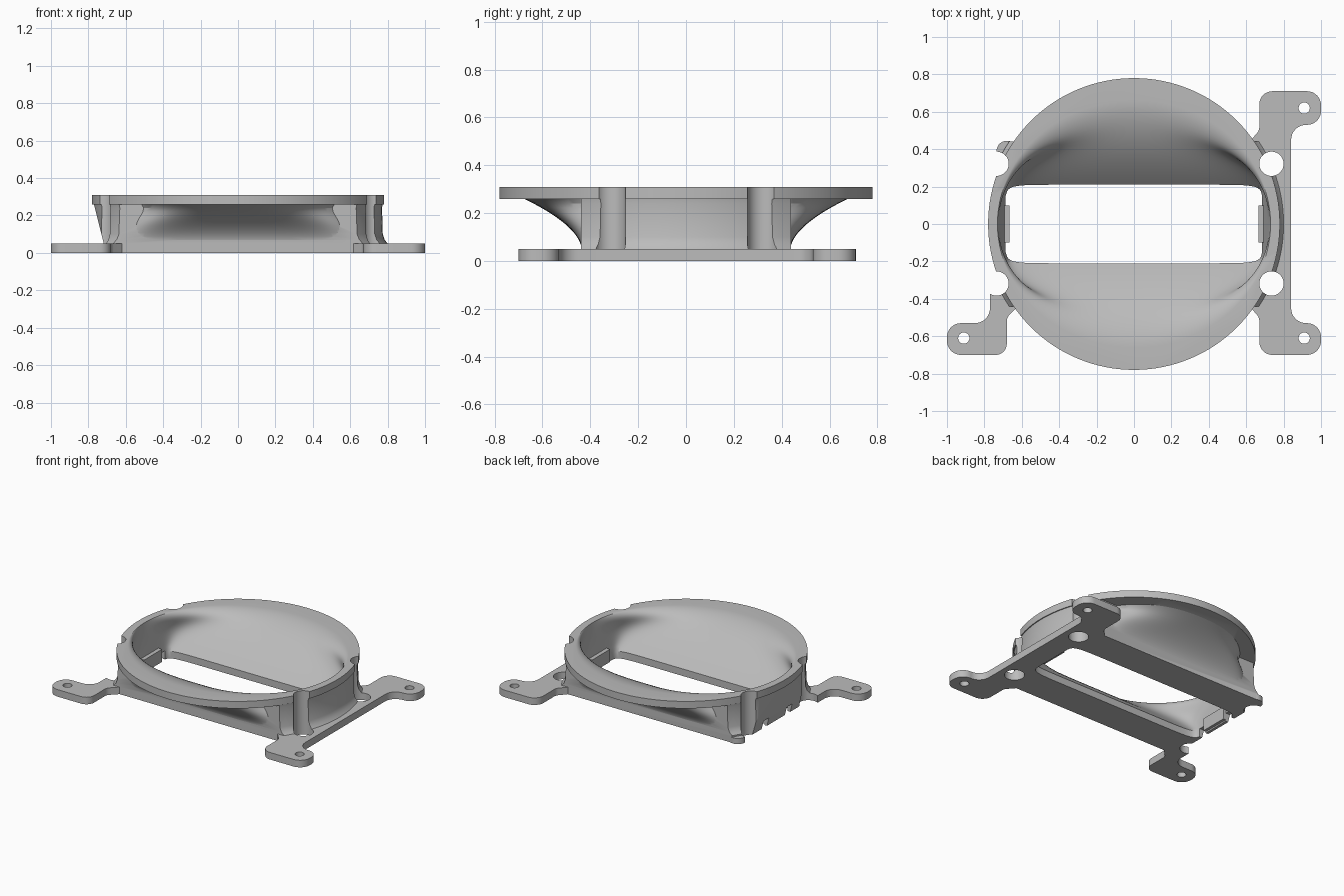
import bpy, bmesh, math
from mathutils import Vector

if "Cube" in bpy.data.objects:
    bpy.data.objects.remove(bpy.data.objects["Cube"])

grey = bpy.data.materials.new("plain grey")
grey.use_nodes = True
grey.diffuse_color = (0.5, 0.5, 0.5, 1)
grey.node_tree.nodes["Principled BSDF"].inputs["Base Color"].default_value = (0.5, 0.5, 0.5, 1)


def loft(name, rings):
    """Closed solid skinned through equal-sized rings of points."""
    bm = bmesh.new()
    loops = [[bm.verts.new(p) for p in ring] for ring in rings]
    n = len(loops[0])
    for low, high in zip(loops, loops[1:]):
        for i in range(n):
            j = (i + 1) % n
            bm.faces.new((low[i], low[j], high[j], high[i]))
    bm.faces.new(loops[0][::-1])
    bm.faces.new(loops[-1])
    bmesh.ops.recalc_face_normals(bm, faces=bm.faces)
    mesh = bpy.data.meshes.new(name)
    bm.to_mesh(mesh)
    bm.free()
    mesh.materials.append(grey)
    obj = bpy.data.objects.new(name, mesh)
    bpy.context.collection.objects.link(obj)
    return obj


def at(z, outline):
    return [(x, y, z) for x, y in outline]


def prism(name, outline, z0, z1):
    return loft(name, [at(z0, outline), at(z1, outline)])


def circle(x, y, r, n=32):
    return [(x + r * math.cos(math.tau * i / n), y + r * math.sin(math.tau * i / n)) for i in range(n)]


def box(x0, x1, y0, y1):
    return [(x0, y0), (x1, y0), (x1, y1), (x0, y1)]


def superellipse(a, b, n, count=128):
    pts = []
    for i in range(count):
        t = math.tau * (i + 0.5) / count
        c, s = math.cos(t), math.sin(t)
        pts.append((a * math.copysign(abs(c) ** (2 / n), c), b * math.copysign(abs(s) ** (2 / n), s)))
    return pts


def rounded(corners, steps=8):
    """Outline from (x, y, radius) corners, each replaced by an arc."""
    out = []
    for i, (x, y, r) in enumerate(corners):
        p = Vector((x, y))
        if r == 0:
            out.append((x, y))
            continue
        d0 = (Vector(corners[i - 1][:2]) - p).normalized()
        d1 = (Vector(corners[(i + 1) % len(corners)][:2]) - p).normalized()
        half = d0.angle(d1) / 2
        centre = p + (d0 + d1).normalized() * (r / math.sin(half))
        start = p + d0 * (r / math.tan(half)) - centre
        end = p + d1 * (r / math.tan(half)) - centre
        for k in range(steps + 1):
            f = k / steps * (math.pi - 2 * half)
            w = math.pi - 2 * half
            out.append(tuple(centre + (start * math.sin(w - f) + end * math.sin(f)) / math.sin(w)))
    return out


def combine(target, tool, operation):
    mod = target.modifiers.new(operation, 'BOOLEAN')
    mod.operation = operation
    mod.solver = 'EXACT'
    mod.object = tool
    bpy.context.view_layer.objects.active = target
    bpy.ops.object.modifier_apply(modifier=mod.name)
    bpy.data.objects.remove(tool)


def barrel(r, half=0.44, n=24):
    """Circle with its front and back sliced flat."""
    phi = math.asin(half / r)
    angles = [-phi + 2 * phi * i / n for i in range(n + 1)]
    right = [(r * math.cos(a), r * math.sin(a)) for a in angles]
    return right + [(-x, -y) for x, y in right]


# Wall core, flared at its foot, with the left side leaning inwards
frame = loft("funnel_frame", [at(z, barrel(r)) for z, r in
             ((0, 0.8), (0.05, 0.8), (0.07, 0.784), (0.1, 0.774), (0.24, 0.77), (0.28, 0.776))])
lean = ((-0.7, -0.02), (-0.78, 0.3), (-0.9, 0.3), (-0.9, -0.02))
combine(frame, loft("lean_cutter", [[(x, y, z) for x, z in lean] for y in (-0.6, 0.6)]), 'DIFFERENCE')

# Flared belly under the rim, front and back
belly = []
for i in range(13):
    v = 1.09 * i / 12
    belly.append(at(0.05 + 0.21 * v, superellipse(0.63, 0.437 + 0.24 * v ** 1.8, 2.3 + 10 * (1 - min(v, 1)) ** 2)))
combine(frame, loft("belly", belly), 'UNION')

# Flat round rim
combine(frame, prism("rim", circle(0, 0, 0.78, 128), 0.26, 0.31), 'UNION')

# Mounting plate with two feet on the left side of the model
plate = [(0.67, -0.70, 0.07), (1, -0.70, 0.075), (1, -0.53, 0.075), (0.84, -0.53, 0.08),
         (0.84, 0.53, 0.08), (1, 0.53, 0.075), (1, 0.71, 0.075), (0.67, 0.71, 0.07),
         (0.67, 0.5, 0.05), (0.6, 0.42, 0), (0.6, -0.42, 0), (0.67, -0.5, 0.05)]
combine(frame, prism("mounting_plate", rounded(plate), 0, 0.05), 'UNION')

# Single foot and small tab on the other side
foot = [(-1, -0.70, 0.075), (-0.68, -0.70, 0.06), (-0.68, -0.5, 0.05), (-0.6, -0.42, 0),
        (-0.62, -0.37, 0), (-0.77, -0.37, 0), (-0.77, -0.53, 0.08), (-1, -0.53, 0.075)]
combine(frame, prism("single_foot", rounded(foot), 0, 0.05), 'UNION')
combine(frame, prism("corner_tab", circle(-0.68, 0.39, 0.055), 0, 0.04), 'UNION')

# Hollow: round mouth narrowing to a long slot
hollow = [at(-0.05, superellipse(0.685, 0.21, 12))]
for i in range(17):
    k = i / 16
    u = 1 - (1 - k) ** 1.8
    hollow.append(at(0.05 + 0.26 * u, superellipse(0.685 + 0.045 * u, 0.21 + 0.45 * k, 2 + 10 * (1 - u) ** 2)))
hollow.append(at(0.36, superellipse(0.73, 0.66, 2)))
combine(frame, loft("hollow_cutter", hollow), 'DIFFERENCE')

# Screw bores through the wall, and holes in the feet
for x in (-0.735, 0.735):
    for y in (-0.318, 0.322):
        combine(frame, prism("bore_cutter", circle(x, y, 0.065), -0.1, 0.4), 'DIFFERENCE')
for x, y in ((-0.91, -0.61), (0.91, -0.61), (0.91, 0.62)):
    combine(frame, prism("hole_cutter", circle(x, y, 0.03), -0.1, 0.2), 'DIFFERENCE')

# Notches along the bottom of the leaning wall
for y in (-0.13, 0.13):
    combine(frame, prism("notch_cutter", box(-0.8, -0.64, y - 0.03, y + 0.03), -0.1, 0.06), 'DIFFERENCE')

# Small pads at the ends of the slot
for side in (-1, 1):
    inner, outer = sorted((side * 0.665, side * 0.7))
    combine(frame, prism("slot_pad", box(inner, outer, -0.1, 0.1), 0.01, 0.1), 'UNION')

bpy.ops.object.select_all(action='DESELECT')
frame.select_set(True)
bpy.context.view_layer.objects.active = frame
bpy.ops.object.shade_smooth_by_angle(angle=math.radians(30))
